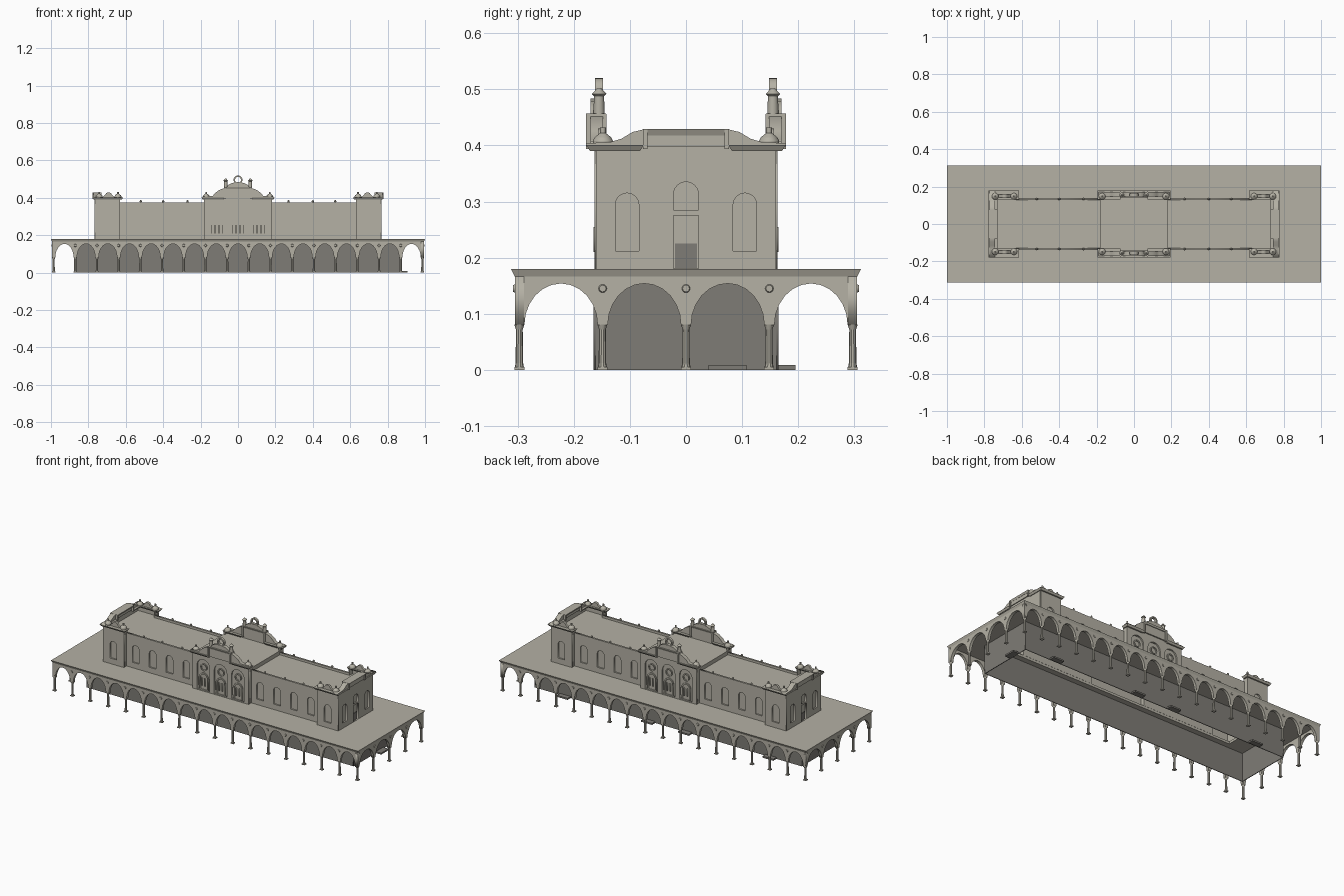
import bpy, bmesh, math
from mathutils import Matrix, Vector

cube = bpy.data.objects.get("Cube")
if cube:
    bpy.data.objects.remove(cube, do_unlink=True)


def material(name, rgb):
    m = bpy.data.materials.new(name)
    m.use_nodes = True
    m.diffuse_color = (*rgb, 1)
    m.node_tree.nodes["Principled BSDF"].inputs["Base Color"].default_value = (*rgb, 1)
    return m


STONE = material("warm grey stone", (0.46, 0.44, 0.375))
SHADE = material("dark grey wall", (0.21, 0.2, 0.18))
FRONT, RIGHT, BACK, LEFT = 0, math.pi / 2, math.pi, -math.pi / 2


def finish(name, bm, mat, smooth=False):
    bmesh.ops.remove_doubles(bm, verts=bm.verts, dist=1e-5)
    bmesh.ops.recalc_face_normals(bm, faces=bm.faces)
    mesh = bpy.data.meshes.new(name)
    bm.to_mesh(mesh)
    bm.free()
    mesh.materials.append(mat)
    ob = bpy.data.objects.new(name, mesh)
    bpy.context.collection.objects.link(ob)
    if smooth:
        bpy.ops.object.select_all(action='DESELECT')
        ob.select_set(True)
        bpy.context.view_layer.objects.active = ob
        bpy.ops.object.shade_smooth_by_angle(angle=math.radians(35))
    return ob


def box(bm, x0, x1, y0, y1, z0, z1, taper=0.0):
    """Box whose bottom is drawn in by taper."""
    size = Vector((x1 - x0, y1 - y0, z1 - z0))
    mid = Vector((x0 + x1, y0 + y1, z0 + z1)) / 2
    for v in bmesh.ops.create_cube(bm, size=1)["verts"]:
        inset = taper if v.co.z < 0 else 0
        sx, sy = math.copysign(inset, v.co.x), math.copysign(inset, v.co.y)
        v.co = mid + v.co * size - Vector((sx, sy, 0))


def lathe(bm, x, y, profile, seg=10):
    """Stack of cones through (radius, height) pairs."""
    for (r0, z0), (r1, z1) in zip(profile, profile[1:]):
        bmesh.ops.create_cone(bm, cap_ends=True, segments=seg, radius1=r0, radius2=r1, depth=z1 - z0,
                              matrix=Matrix.Translation((x, y, (z0 + z1) / 2)))


def panel(name, outlines, angle, dist, thick, mat=STONE):
    """Upright slab whose outer face is dist from the centre; extra outlines are holes."""
    cu = bpy.data.curves.new(name, 'CURVE')
    cu.dimensions, cu.fill_mode, cu.extrude = '2D', 'BOTH', thick / 2
    for pts in outlines:
        sp = cu.splines.new('POLY')
        sp.points.add(len(pts) - 1)
        for p, (x, y) in zip(sp.points, pts):
            p.co = (x, y, 0, 1)
        sp.use_cyclic_u = True
    tmp = bpy.data.objects.new(name, cu)
    bpy.context.collection.objects.link(tmp)
    mesh = bpy.data.meshes.new_from_object(tmp.evaluated_get(bpy.context.evaluated_depsgraph_get()))
    bm = bmesh.new()
    bm.from_mesh(mesh)
    bm.transform(Matrix.Rotation(angle, 4, 'Z') @ Matrix.Rotation(math.pi / 2, 4, 'X')
                 @ Matrix.Translation((0, 0, dist - thick / 2)))
    bpy.data.objects.remove(tmp, do_unlink=True)
    bpy.data.curves.remove(cu)
    bpy.data.meshes.remove(mesh)
    return finish(name, bm, mat)


def rect(x0, x1, z0, z1):
    return [(x0, z0), (x1, z0), (x1, z1), (x0, z1)]


def curve(cx, half, spring, top, n=12):
    """Arch points from left to right."""
    return [(cx - half * math.cos(math.pi * i / n), spring + (top - spring) * math.sin(math.pi * i / n))
            for i in range(n + 1)]


def arch(cx, half, z0, top):
    return [(cx + half, z0), (cx - half, z0)] + curve(cx, half, top - half, top)


def wall(name, outer, openings, angle, dist):
    """Wall with recessed windows."""
    panel(name, [outer] + openings, angle, dist, 0.008)
    panel(name + "_window_backing", [outer], angle, dist - 0.008, 0.003)


def mirrored(half):
    return half + [(-x, z) for x, z in reversed(half) if x > 0]


# Canopy deck: flared slab, open under the upper storey
bm = bmesh.new()
loops = [[bm.verts.new((sx * x, sy * y, z)) for sx, sy in ((-1, -1), (1, -1), (1, 1), (-1, 1))]
         for x, y, z in ((0.75, 0.128, 0.166), (0.994, 0.305, 0.166), (1, 0.312, 0.18), (0.75, 0.128, 0.18))]
for a, b in zip(loops, loops[1:] + loops[:1]):
    for i in range(4):
        j = (i + 1) % 4
        bm.faces.new((a[i], a[j], b[j], b[i]))
finish("canopy_deck", bm, STONE)

# Arcades, columns and round medallions
columns, medals = bmesh.new(), bmesh.new()
spots = set()
for angle, bays, pitch, dist, end in ((FRONT, 17, 0.116, 0.305, 0.994), (BACK, 17, 0.116, 0.305, 0.994),
                                      (RIGHT, 4, 0.1485, 0.994, 0.305), (LEFT, 4, 0.1485, 0.994, 0.305)):
    pts = [(end, 0.08), (end, 0.168), (-end, 0.168), (-end, 0.08)]
    for k in range(bays):
        pts += curve((k - (bays - 1) / 2) * pitch, pitch / 2 - 0.009, 0.08, 0.154)
    panel("arcade", [pts], angle, dist, 0.016)
    turn = Matrix.Rotation(angle, 4, 'Z')
    for k in range(bays + 1):
        u = (k - bays / 2) * pitch
        p = turn @ Vector((u, -dist + 0.008, 0))
        spots.add((round(p.x, 3), round(p.y, 3)))
        if 0 < k < bays:
            bmesh.ops.create_cone(medals, cap_ends=True, segments=12, radius1=0.008, radius2=0.006, depth=0.004,
                                  matrix=turn @ Matrix.Translation((u, -dist - 0.001, 0.145))
                                  @ Matrix.Rotation(math.pi / 2, 4, 'X'))
for x, y in spots:
    box(columns, x - 0.009, x + 0.009, y - 0.009, y + 0.009, 0, 0.005)
    lathe(columns, x, y, [(0.008, 0.005), (0.0068, 0.012), (0.006, 0.072), (0.009, 0.081)])
finish("columns", columns, STONE, True)
finish("medallions", medals, STONE)

# Lower storey, open underneath, with door steps
for angle, half, dist in ((FRONT, 0.87, 0.165), (BACK, 0.87, 0.165), (RIGHT, 0.165, 0.87), (LEFT, 0.165, 0.87)):
    panel("lower_wall", [rect(-half, half, 0, 0.168)], angle, dist, 0.004, SHADE)
bm = bmesh.new()
box(bm, 0.87, 0.905, 0.04, 0.108, 0, 0.009)
for x in (-0.67, -0.12, 0.12, 0.67):
    box(bm, x - 0.035, x + 0.035, 0.165, 0.195, 0, 0.009)
finish("door_steps", bm, SHADE)

# Long walls of the upper storey
gable = mirrored([(0.19, 0.398), (0.19, 0.408), (0.135, 0.41), (0.122, 0.426), (0.1, 0.442), (0.078, 0.45),
                  (0.06, 0.457), (0.054, 0.468), (0.034, 0.479), (0, 0.484)])
small_gable = [(0.035, 0), (0.028, 0.008), (0.018, 0.016), (0.012, 0.026), (0, 0.03)]
for angle in (FRONT, BACK):
    wall("central_wall", rect(-0.183, 0.183, 0.18, 0.4),
         [arch(x, 0.041, 0.186, 0.365) for x in (-0.112, 0, 0.112)], angle, 0.163)
    panel("central_gable", [gable], angle, 0.17, 0.022)
    for s in (-1, 1):
        a, b = sorted((s * 0.18, s * 0.635))
        wall("wing_wall", rect(a, b, 0.18, 0.375),
             [arch(s * x, 0.022, 0.212, 0.315) for x in (0.24, 0.35, 0.46, 0.57)], angle, 0.138)
        a, b = sorted((s * 0.63, s * 0.765))
        wall("pavilion_wall", rect(a, b, 0.18, 0.4), [arch(s * 0.698, 0.022, 0.212, 0.315)], angle, 0.163)
        panel("pavilion_crest", [[(s * 0.692 + x, 0.4 + z) for x, z in mirrored(small_gable)]], angle, 0.157, 0.014)
    for x in (-0.112, 0, 0.112):
        # Inner door frame and round window within each large arch
        panel("door_frame", [arch(x, 0.03, 0.186, 0.285), arch(x, 0.022, 0.187, 0.277)], angle, 0.161, 0.008)
        ring = [(x + 0.022 * math.cos(t * math.pi / 8), 0.318 + 0.022 * math.sin(t * math.pi / 8)) for t in range(16)]
        hole = [(x + (u - x) * 0.7, 0.318 + (v - 0.318) * 0.7) for u, v in ring]
        panel("round_window_frame", [ring, hole], angle, 0.161, 0.008)
        for k in (-1.5, -0.5, 0.5, 1.5):
            panel("baluster", [rect(x + k * 0.02 - 0.003, x + k * 0.02 + 0.003, 0.21, 0.255)], angle, 0.165, 0.006)
    crown = [(0.024 * math.cos(t * math.pi / 12), 0.496 + 0.024 * math.sin(t * math.pi / 12)) for t in range(24)]
    panel("crowning_ring", [crown, [(x * 0.66, 0.496 + (z - 0.496) * 0.66) for x, z in crown]], angle, 0.162, 0.014)

# End walls with curved gables
end_gable = mirrored([(0.178, 0.398), (0.178, 0.404), (0.135, 0.406), (0.115, 0.412), (0.095, 0.424), (0.078, 0.428)])
for angle in (RIGHT, LEFT):
    wall("end_wall", rect(-0.16, 0.16, 0.18, 0.4),
         [arch(-0.105, 0.021, 0.212, 0.315), arch(0.105, 0.021, 0.212, 0.315),
          arch(0, 0.022, 0.285, 0.335), rect(-0.022, 0.022, 0.181, 0.275)], angle, 0.768)
    panel("end_gable", [end_gable], angle, 0.773, 0.03)
    panel("end_door", [rect(-0.02, 0.02, 0.182, 0.225)], angle, 0.7625, 0.004, SHADE)

# Roofs and the short return walls
bm = bmesh.new()
box(bm, -0.765, 0.765, -0.132, 0.132, 0.355, 0.362)
box(bm, -0.183, 0.183, -0.158, 0.158, 0.362, 0.385)
for s in (-1, 1):
    for x in (-0.634, -0.179, 0.179, 0.634):
        a, b = sorted((s * 0.128, s * 0.16))
        box(bm, x - 0.004, x + 0.004, a, b, 0.18, 0.398)
    for x in (-0.7, 0.7):
        a, b = sorted((s * 0.13, s * 0.158))
        box(bm, x - 0.065, x + 0.065, a, b, 0.355, 0.362)
finish("roofs_and_returns", bm, STONE)

# Cornices, corner domes, gable posts and parapet finials
cornice, domes = bmesh.new(), bmesh.new()
for sy in (-1, 1):
    ya, yb = sorted((sy * 0.132, sy * 0.178))
    for sx in (-1, 1):
        for x0, x1 in ((0.072, 0.195), (0.615, 0.775)):
            a, b = sorted((sx * x0, sx * x1))
            box(cornice, a, b, ya, yb, 0.39, 0.401, 0.007)
        a, b = sorted((sx * 0.73, sx * 0.779))
        c, d = sorted((sy * 0.075, sy * 0.178))
        box(cornice, a, b, c, d, 0.39, 0.401, 0.007)
        c, d = sorted((sy * 0.069, sy * 0.077))
        box(cornice, a, b, c, d, 0.394, 0.428)
        a, b = sorted((sx * 0.067, sx * 0.075))
        c, d = sorted((sy * 0.142, sy * 0.178))
        box(cornice, a, b, c, d, 0.394, 0.456)
        for x in (0.17, 0.642, 0.742):
            lathe(domes, sx * x, sy * 0.148,
                  [(0.018, 0.4), (0.018, 0.408), (0.015, 0.414), (0.008, 0.42), (0.005, 0.422), (0.005, 0.432)], 12)
        lathe(domes, sx * 0.066, sy * 0.155,
              [(0.01, 0.455), (0.009, 0.488), (0.013, 0.492), (0.008, 0.497), (0.004, 0.502)], 12)
        for x in (0.27, 0.4, 0.52):
            lathe(domes, sx * x, sy * 0.134, [(0.004, 0.374), (0.007, 0.38), (0.003, 0.387)], 8)
    box(cornice, -0.075, 0.075, *sorted((sy * 0.142, sy * 0.178)), 0.447, 0.457, 0.004)
for sx in (-1, 1):
    box(cornice, *sorted((sx * 0.73, sx * 0.779)), -0.077, 0.077, 0.418, 0.429, 0.005)
finish("cornices", cornice, STONE)
finish("domes_posts_and_finials", domes, STONE, True)
